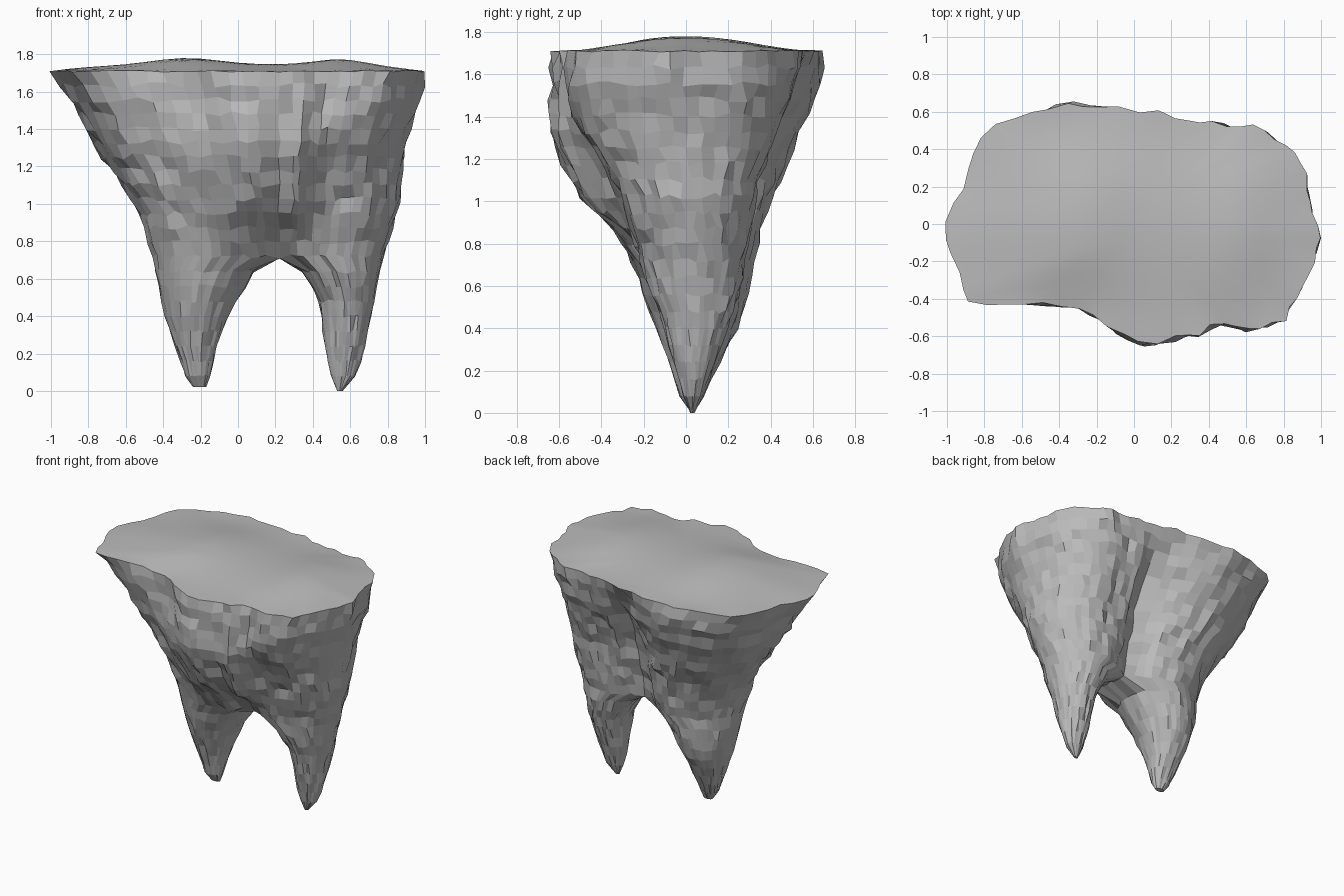
import bpy
import bmesh
import math
import random
from mathutils import Vector

random.seed(4)
cube = bpy.data.objects.get("Cube")
if cube:
    bpy.data.objects.remove(cube, do_unlink=True)

SPLIT_X = 0.22     # plane where the two lobes meet
SADDLE_Z = 0.72    # top of the arch between the roots
RIM_Z = 1.71
OUTER, INNER = 34, 5
LOW, HIGH = 9, 13  # level counts under and over the saddle

# Rim outline of each lobe, from the front of the split round to the back
left_rim = [(.22, -.61), (.35, -.59), (.45, -.53), (.62, -.57), (.8, -.52),
            (.85, -.42), (.92, -.3), (1, -.08), (.94, .08), (.92, .25),
            (.84, .4), (.66, .52), (.45, .54), (.22, .58)]
right_rim = [(.22, -.61), (.08, -.65), (-.03, -.62), (-.17, -.52), (-.3, -.44),
             (-.55, -.43), (-.78, -.45), (-.9, -.42), (-.92, -.28), (-1, -.15),
             (-1, .05), (-.94, .14), (-.88, .32), (-.8, .49), (-.6, .58),
             (-.35, .65), (-.1, .62), (.22, .58)]
front_edge = sorted(p for p in left_rim[1:] + right_rim if p[1] < 0)

# Lobe profiles: height, outer x, inner x, front y, back y
left_profile = [(0, .56, .53, .02, .04), (.1, .64, .49, -.02, .09),
                (.25, .68, .46, -.06, .14), (.47, .72, .44, -.12, .22),
                (.62, .75, .36, -.18, .26), (.68, .77, .3, -.2, .27),
                (.72, .78, .22, -.21, .28), (1, .86, .22, -.3, .32),
                (1.2, .88, .22, -.39, .37), (1.4, .92, .22, -.51, .43),
                (1.56, .98, .22, -.56, .48), (1.71, 1, .22, -.6, .55)]
right_profile = [(.02, -.24, -.17, .01, .05), (.08, -.28, -.15, -.03, .08),
                 (.25, -.34, -.11, -.08, .17), (.4, -.39, -.05, -.14, .24),
                 (.5, -.41, 0, -.18, .28), (.65, -.44, .1, -.23, .31),
                 (.72, -.45, .22, -.26, .32), (.97, -.53, .22, -.33, .38),
                 (1.2, -.69, .22, -.38, .47), (1.4, -.81, .22, -.42, .55),
                 (1.54, -.88, .22, -.43, .62), (1.71, -1, .22, -.44, .65)]
# Junction of the lobes, an overhanging bulge in front and a groove behind:
# height, front y, back y
junction = [(.72, -.12, .15), (.86, -.24, .19), (.97, -.42, .22),
            (1.2, -.54, .28), (1.36, -.6, .35), (1.6, -.62, .5),
            (1.71, -.61, .58)]


def sample(table, z):
    """Linear interpolation of a table whose first column ascends."""
    for a, b in zip(table, table[1:]):
        if z <= b[0]:
            t = max(0, (z - a[0]) / max(b[0] - a[0], 1e-6))
            return [p + (q - p) * t for p, q in zip(a[1:], b[1:])]
    return table[-1][1:]


def resample(path, count):
    """Evenly spaced points along an open path."""
    pts = [Vector(p) for p in path]
    run = [0]
    for a, b in zip(pts, pts[1:]):
        run.append(run[-1] + (b - a).length)
    table = [(d, p.x, p.y) for d, p in zip(run, pts)]
    return [sample(table, run[-1] * k / (count - 1)) for k in range(count)]


levels = [SADDLE_Z * i / LOW for i in range(LOW)]
levels += [SADDLE_Z + (RIM_Z - SADDLE_Z) * i / HIGH for i in range(HIGH + 1)]

bm = bmesh.new()
cache = {}


def vert(x, y, z):
    """Vertex shared between lobes when the position repeats."""
    key = (round(x, 4), round(y, 4), round(z, 4))
    if key not in cache:
        cache[key] = bm.verts.new((x, y, z))
    return cache[key]


def lobe_ring(i, profile, rim, bulge):
    """One cross-section: an ellipse low down, flaring to the rim outline."""
    z = max(levels[i], profile[0][0])
    xo, xi, yf, yb = sample(profile, z)
    top_xo = profile[-1][1]
    flare = max(0, (z - SADDLE_Z) / (RIM_Z - SADDLE_Z)) ** 4
    shape = []
    for k, (rx, ry) in enumerate(rim):
        a = math.radians(-150 + 300 * k / (OUTER - 1))
        u, y = 0.5 + 0.5 * math.cos(a), yf + (yb - yf) * (0.5 + 0.5 * math.sin(a))
        u += ((rx - SPLIT_X) / (top_xo - SPLIT_X) - u) * flare
        shape.append((u, y + (ry - y) * flare))
    u_max = max(u for u, y in shape)
    ring = [[xi + (xo - xi) * u / u_max, y] for u, y in shape]
    if i >= LOW:
        # Ease both ends into the junction and stay behind the front rim
        front, back = sample(junction, z)
        for end, step, target, reach in ((0, 1, front, bulge), (-1, -1, back, 6)):
            shift = target - ring[end][1]
            for k in range(reach):
                ease = 0.5 + 0.5 * math.cos(math.pi * k / reach)
                ring[end + step * k][1] += shift * ease
        for p in ring:
            p[1] = max(p[1], sample(front_edge, p[0])[0]) if p[1] < 0 else p[1]
        ring[0], ring[-1] = [SPLIT_X, front], [SPLIT_X, back]
    if i <= LOW:
        for m in range(1, INNER + 1):
            t = m / (INNER + 1)
            if i == LOW:
                # Pair the points of both lobes along the saddle
                ring.append([SPLIT_X, back + (front - back) * t])
            else:
                a = math.radians(150 + 60 * t)
                ring.append([xi + (xo - xi) * (0.5 + 0.5 * math.cos(a)),
                             yf + (yb - yf) * (0.5 + 0.5 * math.sin(a))])
    return [vert(x, y, z) for x, y in ring]


def build_lobe(profile, path, bulge):
    rim = resample(path, OUTER)
    rings = [lobe_ring(i, profile, rim, bulge) for i in range(len(levels))]
    bm.faces.new(rings[0])
    for i, (a, b) in enumerate(zip(rings, rings[1:])):
        closed = i < LOW
        count = len(a) if closed else OUTER - 1
        for k in range(count):
            n = (k + 1) % len(a) if closed else k + 1
            bm.faces.new((a[k], a[n], b[n], b[k]))
    # Keep the root tips clean, rough up everything above
    rough.update(v for ring in rings[1:] for v in ring)
    return rings[-1]


# Two lobes of rock that merge above the arch
rough = set()
left_top = build_lobe(left_profile, left_rim, 6)
right_top = build_lobe(right_profile, right_rim, 9)
for v in sorted(rough, key=lambda p: tuple(p.co)):
    amount = 0.004 + 0.012 * min(1, v.co.z)
    flat = 0.3 if v.co.z > RIM_Z - 0.01 else 1
    v.co += Vector([random.uniform(-amount, amount) * s for s in (0.7, 1, flat)])


# Gently domed top with two low hills
def dome(x, y, r):
    hills = 0.035 + 0.035 * math.exp(-((x + .28) / .25) ** 2)
    hills += 0.035 * math.exp(-((x - .57) / .2) ** 2)
    return RIM_Z + hills * (1 - r ** 4) * math.cos(math.pi * y / 1.4) ** 2


loop = left_top + right_top[-2:0:-1]
size = len(loop)
previous = loop
top_faces = []
for step in range(9, 0, -1):
    r = step / 10
    ring = [bm.verts.new((v.co.x * r, v.co.y * r,
                          dome(v.co.x * r, v.co.y * r, r))) for v in loop]
    for k in range(size):
        n = (k + 1) % size
        top_faces.append(bm.faces.new((previous[k], previous[n], ring[n], ring[k])))
    previous = ring
centre = bm.verts.new((0, 0, dome(0, 0, 0)))
for k in range(size):
    top_faces.append(bm.faces.new((previous[k], previous[(k + 1) % size], centre)))

for f in top_faces:
    f.smooth = True
for k in range(size):
    bm.edges.get((loop[k], loop[(k + 1) % size])).smooth = False
bmesh.ops.recalc_face_normals(bm, faces=bm.faces)

mesh = bpy.data.meshes.new("floating_rock")
bm.to_mesh(mesh)
bm.free()
rock = bpy.data.objects.new("floating_rock", mesh)
bpy.context.collection.objects.link(rock)

# Plain grey stone
stone = bpy.data.materials.new("grey_stone")
stone.use_nodes = True
grey = (0.5, 0.5, 0.5, 1)
stone.diffuse_color = grey
stone.node_tree.nodes["Principled BSDF"].inputs["Base Color"].default_value = grey
mesh.materials.append(stone)
